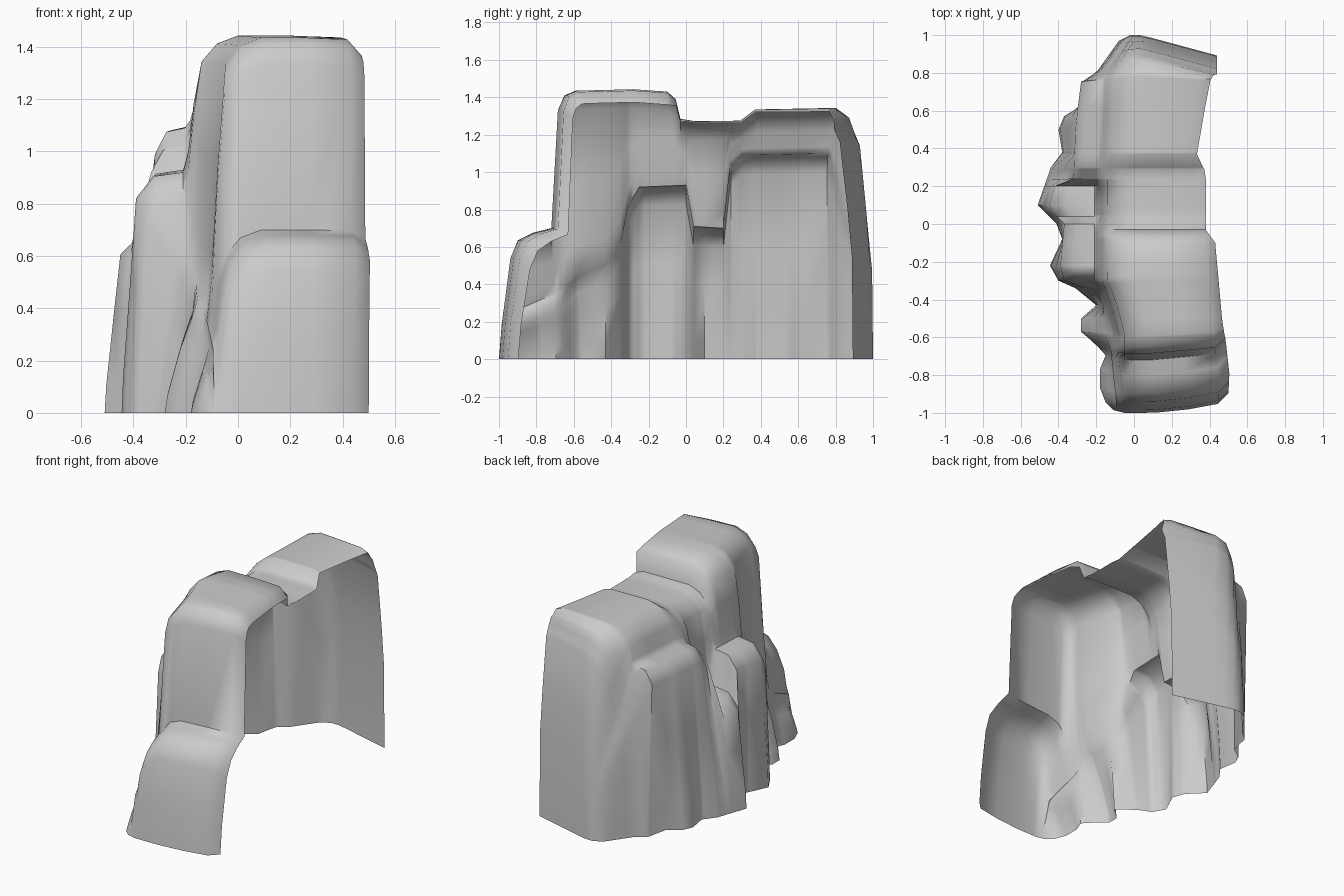
import bpy, bmesh

if "Cube" in bpy.data.objects:
    bpy.data.objects.remove(bpy.data.objects["Cube"])

# Each curve runs along y (front to back) as (y, value) keys.
# crest height
TOP = [(-1, 0), (-.985, .2), (-.94, .54), (-.9, .635), (-.82, .675), (-.72, .70), (-.685, 1.33),
       (-.65, 1.41), (-.59, 1.435), (-.28, 1.443), (-.1, 1.43), (-.055, 1.39), (-.03, 1.285),
       (.05, 1.272), (.29, 1.275), (.37, 1.335), (.8, 1.343), (.88, 1.29), (.93, 1.17),
       (.97, .82), (.995, .55), (1, 0)]
# outer foot of the wall
FOOT = [(-1, -.11), (-.97, -.15), (-.9, -.18), (-.8, -.18), (-.72, -.15), (-.6, -.28), (-.5, -.28),
        (-.43, -.2), (-.34, -.31), (-.3, -.40), (-.22, -.445), (-.08, -.38), (0, -.41), (.1, -.51),
        (.3, -.44), (.38, -.38), (.5, -.40), (.57, -.37), (.62, -.29), (.84, -.25), (.9, -.19), (1, -.08)]
# outer edge of the rock ledges
EDGE = [(-1, -.1), (-.9, -.09), (-.72, -.11), (-.6, -.18), (-.43, -.17), (-.35, -.22), (-.3, -.37),
        (-.22, -.39), (0, -.37), (.04, -.41), (.1, -.45), (.2, -.42), (.24, -.32), (.5, -.31),
        (.78, -.28), (.86, -.23), (.92, -.15), (1, -.06)]
# height of the ledges
LEDGE = [(-1, 0), (-.985, .08), (-.94, .25), (-.72, .35), (-.6, .45), (-.43, .5), (-.35, .62),
         (-.31, .82), (-.25, .92), (0, .93), (.04, .71), (.2, .70), (.235, 1.02), (.3, 1.09),
         (.78, 1.1), (.84, 1.0), (.9, .8), (.97, .5), (.995, .3), (1, 0)]
# upper wall behind the ledges
WALL = [(-1, -.08), (-.72, -.11), (-.58, -.11), (-.4, -.16), (-.3, -.2), (.25, -.2), (.4, -.18),
        (.8, -.16), (.9, -.12), (1, -.03)]
# open right-hand rim
RIM = [(-1, .5), (-.9, .505), (-.7, .485), (-.6, .475), (-.1, .43), (-.03, .38), (.28, .38),
       (.35, .33), (.87, .42), (.9, .44), (1, .44)]
DROP = [(-1, 0), (-.94, .06), (-.7, .03), (-.65, .07), (-.1, .07), (-.02, .01), (.85, .02), (1, 0)]


def at(keys, y):
    for (a, u), (b, v) in zip(keys, keys[1:]):
        if y <= b:
            return u + (v - u) * (y - a) / (b - a)
    return keys[-1][1]


def section(y):
    """Profile from the foot, over the ledge, up the wall to the rim."""
    t, f, e, h, w, r, d = (at(k, y) for k in (TOP, FOOT, EDGE, LEDGE, WALL, RIM, DROP))
    g = t - h
    lip = min(.1, h * .3)
    soft = min(.1, g * .3)
    return [(f, 0), (f + (e - f) * .1, h * .15), (f + (e - f) * .6, h * .55),
            (e, h - lip), (e + (w - e) * .35, h - lip * .15), (w - .01, h),
            (w + .01, h + g * .15), (w + .03, h + g * .5), (w + .06, t - soft),
            (w + .12, t - soft * .3), (w + .2, t), ((w + r) / 2 + .08, t),
            (r - .055, t - d * .1), (r, t - d)]


def bend(x, y):
    """Curl both ends of the cliff inwards in plan."""
    front = max(0, min(1, (-.5 - y) / .2))
    back = max(0, min(1, (y - .75) / .15))
    y += front * (.1 * max(0, x - .1) + .9 * max(0, x - .43) + .25 * max(0, -x - .05))
    return y - back * (.27 * max(0, x - .04) + .5 * max(0, -x - .02))


# Rock cliff shell, open underneath and on the right
stations = sorted({y for k in (TOP, FOOT, EDGE, LEDGE) for y, _ in k})
bm = bmesh.new()
rows = [[bm.verts.new((x, bend(x, y), max(z, 0))) for x, z in section(y)] for y in stations]
for a, b in zip(rows, rows[1:]):
    for i in range(len(a) - 1):
        bm.faces.new((a[i], a[i + 1], b[i + 1], b[i]))
bmesh.ops.remove_doubles(bm, verts=bm.verts, dist=.003)
mesh = bpy.data.meshes.new("rock_cliff")
bm.to_mesh(mesh)
bm.free()
cliff = bpy.data.objects.new("rock_cliff", mesh)
bpy.context.collection.objects.link(cliff)
bpy.context.view_layer.objects.active = cliff
cliff.select_set(True)
bpy.ops.object.shade_smooth_by_angle(angle=1.0)
